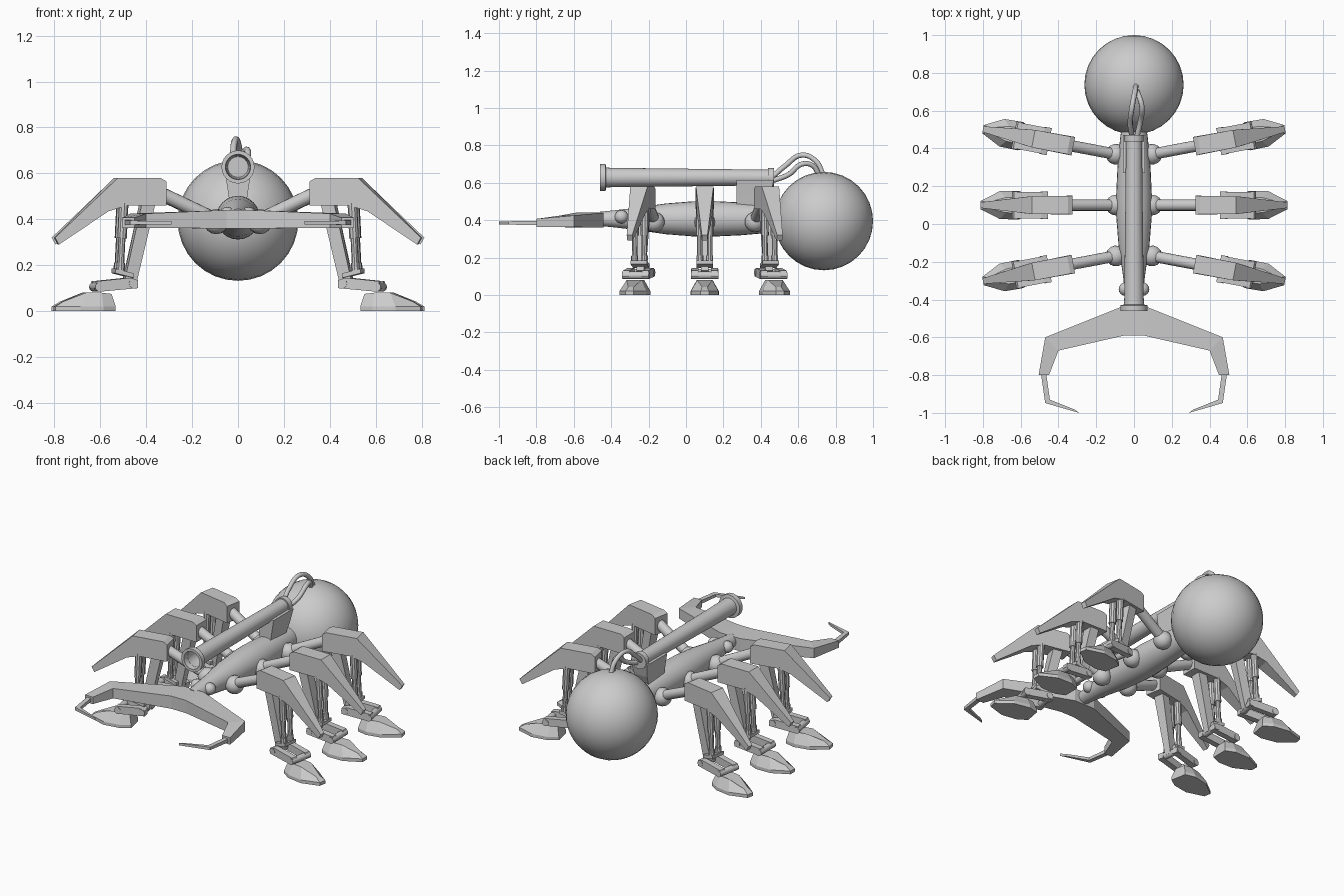
import bpy
import bmesh
from math import sin, cos, tau, radians
from mathutils import Vector, Matrix

if "Cube" in bpy.data.objects:
    bpy.data.objects.remove(bpy.data.objects["Cube"], do_unlink=True)


def add_mesh(name, bm, matrix=Matrix(), smooth=False):
    bmesh.ops.transform(bm, matrix=matrix, verts=bm.verts)
    bmesh.ops.recalc_face_normals(bm, faces=bm.faces)
    mesh = bpy.data.meshes.new(name)
    bm.to_mesh(mesh)
    bm.free()
    ob = bpy.data.objects.new(name, mesh)
    bpy.context.collection.objects.link(ob)
    if smooth:
        bpy.ops.object.select_all(action='DESELECT')
        ob.select_set(True)
        bpy.context.view_layer.objects.active = ob
        bpy.ops.object.shade_smooth_by_angle(angle=radians(35))
    return ob


def loft(name, rings, matrix=Matrix(), smooth=False):
    """Skin a row of equal-sized rings and cap both ends."""
    bm = bmesh.new()
    loops = [[bm.verts.new(p) for p in ring] for ring in rings]
    n = len(loops[0])
    for a, b in zip(loops, loops[1:]):
        for i in range(n):
            j = (i + 1) % n
            bm.faces.new((a[i], a[j], b[j], b[i]))
    bm.faces.new(loops[0])
    bm.faces.new(loops[-1])
    return add_mesh(name, bm, matrix, smooth)


def rod(name, start, end, profile, matrix=Matrix(), sides=16):
    """Turned part; profile lists (fraction along the axis, radius)."""
    start, end = Vector(start), Vector(end)
    q = (end - start).to_track_quat('Z', 'Y')
    rings = [[start.lerp(end, t) + q @ Vector((r * cos(tau * i / sides), r * sin(tau * i / sides), 0))
              for i in range(sides)] for t, r in profile]
    return loft(name, rings, matrix, True)


def plate(name, outline, widths, matrix=Matrix(), y=0):
    """Side profile in x, z with a half width at every corner."""
    rings = [[(x, y + s * w, z) for (x, z), w in zip(outline, widths)] for s in (-1, 1)]
    return loft(name, rings, matrix)


def ball(name, centre, radius, matrix=Matrix(), segments=16):
    bm = bmesh.new()
    bmesh.ops.create_uvsphere(bm, u_segments=segments, v_segments=segments // 2, radius=radius)
    bmesh.ops.rotate(bm, verts=bm.verts, matrix=Matrix.Rotation(radians(90), 3, 'X'))
    bmesh.ops.translate(bm, verts=bm.verts, vec=centre)
    return add_mesh(name, bm, matrix, True)


def sections(rows):
    """Box sections from outer point, inner point, top and bottom."""
    return [[(*o, hi), (*i, hi), (*i, lo), (*o, lo)] for o, i, hi, lo in rows]


# Abdomen and spindle body
ball("abdomen", (0, .737, .395), .263, segments=32)
rod("body", (0, -.46, .407), (0, .54, .407),
    [(0, .038), (.08, .046), (.2, .06), (.35, .082), (.5, .094), (.6, .095),
     (.75, .088), (.9, .075), (1, .062)], sides=24)

# Hollow cannon with flared muzzle, mount and rear collar
rod("cannon", (0, -.46, .628), (0, .47, .628),
    [(.2, .045), (0, .055), (0, .072), (.032, .072), (.036, .052), (.965, .042),
     (.965, .05), (1, .05)], sides=24)
loft("cannon_mount", [[(-w, .27, z), (w, .27, z), (w, back, z), (-w, back, z)]
                      for w, back, z in ((.035, .42, .46), (.045, .45, .53), (.058, .47, .615))])

# Feed cables
cables = {
    "upper_cable": [(-.01, .46, .63), (-.02, .53, .69), (-.01, .62, .748), (.005, .7, .71), (.01, .73, .65)],
    "lower_cable": [(.015, .46, .61), (.035, .55, .645), (.042, .62, .7), (.025, .68, .69), (.01, .71, .64)],
}
for name, points in cables.items():
    curve = bpy.data.curves.new(name, 'CURVE')
    curve.dimensions = '3D'
    curve.bevel_depth = .014
    curve.bevel_resolution = 2
    curve.resolution_u = 6
    spline = curve.splines.new('BEZIER')
    spline.bezier_points.add(len(points) - 1)
    for bp, co in zip(spline.bezier_points, points):
        bp.co = co
        bp.handle_left_type = bp.handle_right_type = 'AUTO'
    bpy.context.collection.objects.link(bpy.data.objects.new(name, curve))

# Mandible yoke, one piece across both sides
half = [((.07, -.44), (.05, -.59), .44, .36),
        ((.47, -.6), (.4, -.67), .425, .363),
        ((.505, -.8), (.45, -.8), .407, .363)]
flip = [((-o[0], o[1]), (-i[0], i[1]), hi, lo) for o, i, hi, lo in reversed(half)]
loft("mandible_yoke", sections(flip + half))


def build_leg(prefix, m):
    # Hip joint and arm
    ball(prefix + "hip_ball", (.095, 0, .39), .055, m)
    rod(prefix + "hip_arm", (.1, 0, .4), (.4, 0, .54), [(0, .03), (1, .03)], m)
    # Armoured thigh
    plate(prefix + "thigh_armour",
          [(.325, .46), (.325, .565), (.35, .58), (.54, .58), (.812, .32), (.795, .29), (.58, .435), (.5, .46)],
          [.05, .05, .047, .047, .015, .015, .043, .047], m)
    # Shank and its pins
    plate(prefix + "shank", [(.37, .47), (.43, .47), (.505, .13), (.455, .11)],
          [.032, .032, .02, .02], m)
    rod(prefix + "ankle_pin", (.475, -.073, .12), (.475, .073, .12), [(0, .02), (1, .02)], m)
    rod(prefix + "foot_pin", (.625, -.073, .105), (.625, .073, .105), [(0, .02), (1, .02)], m)
    # Twin pistons and lower bracket
    for s, tag in ((-1, "front"), (1, "rear")):
        y = s * .026
        rod(prefix + tag + "_piston", (.51, y, .47), (.525, y, .165),
            [(0, .021), (.5, .021), (.5, .015), (.85, .015), (.85, .019), (1, .019)], m, 10)
        plate(prefix + tag + "_ankle_link",
              [(.455, .1), (.455, .135), (.49, .145), (.635, .13), (.645, .1), (.62, .085)],
              [.018] * 6, m, s * .052)
    plate(prefix + "piston_bracket", [(.47, .145), (.47, .165), (.55, .185), (.55, .165)], [.045] * 4, m)
    # Wedge foot
    plan = [(.55, .05), (.61, .076), (.71, .074), (.812, .022)]
    plan += [(x, -y) for x, y in reversed(plan)]
    top = [(.565, .032), (.61, .042), (.68, .04), (.775, .014)]
    heights = [.075, .08, .08, .042]
    upper = [(x, y, z) for (x, y), z in zip(top, heights)]
    upper += [(x, -y, z) for x, y, z in reversed(upper)]
    loft(prefix + "foot", [[(x, y, 0) for x, y in plan], [(x, y, .02) for x, y in plan], upper], m)


rows = {"rear": (.37, 10.7), "middle": (.1, 0), "front": (-.17, -10.7)}
for side, sign in (("left", 1), ("right", -1)):
    mirror = Matrix.Diagonal((sign, 1, 1, 1))
    ball(side + "_mandible_joint", (.045, -.345, .418), .036, mirror)
    # Thin hooked claw at the end of the mandible
    loft(side + "_mandible_claw", sections([
        ((.493, -.79), (.465, -.79), .396, .374),
        ((.47, -.948), (.445, -.93), .394, .376),
        ((.29, -1), (.315, -.982), .392, .378)]), mirror)
    for row, (y, angle) in rows.items():
        place = (mirror @ Matrix.Translation((.1, y, 0)) @ Matrix.Rotation(radians(angle), 4, 'Z')
                 @ Matrix.Translation((-.1, 0, 0)))
        build_leg(f"{side}_{row}_", place)
